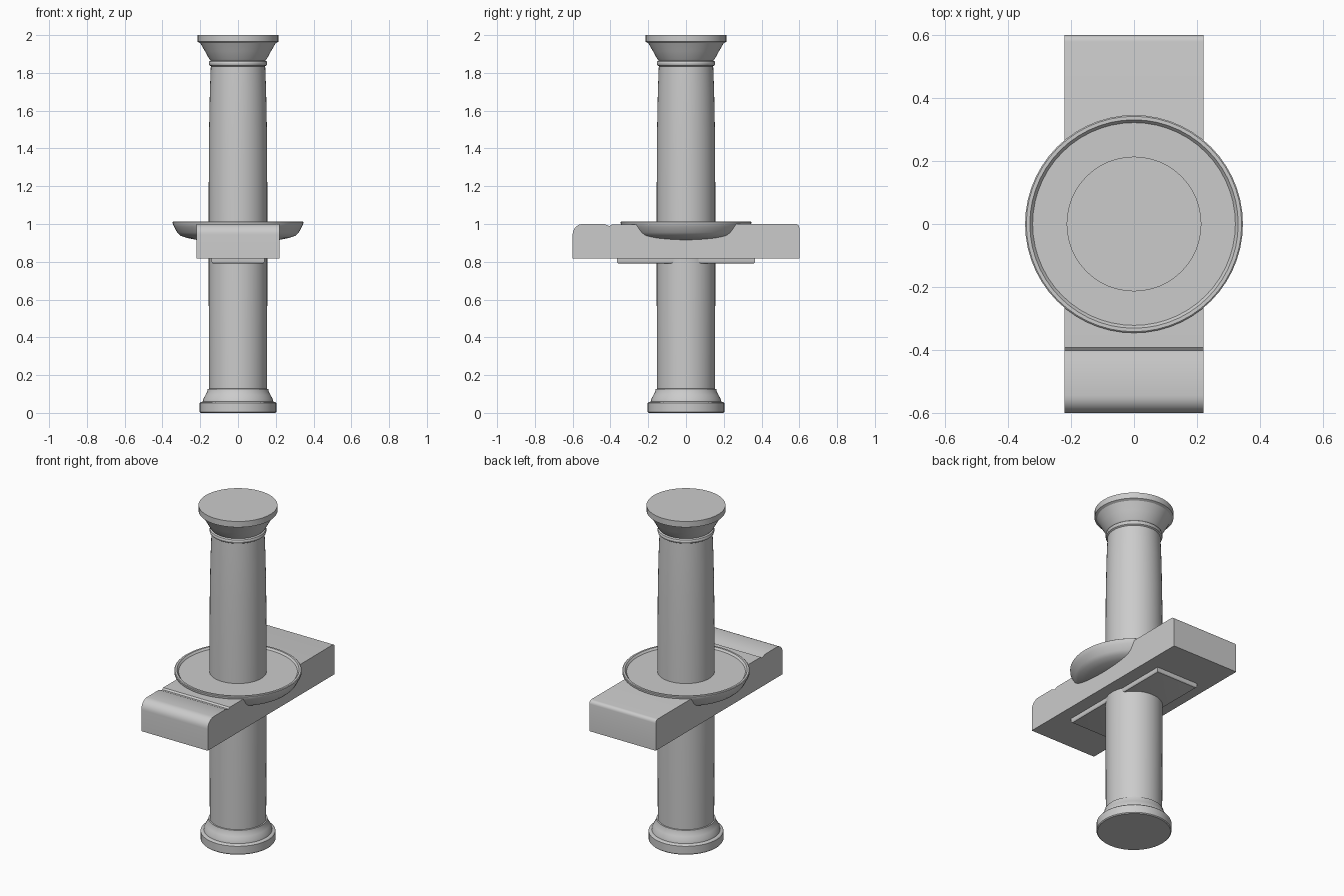
import bpy, bmesh, math

cube = bpy.data.objects.get("Cube")
if cube:
    bpy.data.objects.remove(cube, do_unlink=True)

stone = bpy.data.materials.new("light grey stone")
stone.use_nodes = True
colour = (0.6, 0.6, 0.6, 1)
stone.diffuse_color = colour
stone.node_tree.nodes["Principled BSDF"].inputs["Base Color"].default_value = colour


def finish(name, bm, angle=30):
    bmesh.ops.recalc_face_normals(bm, faces=bm.faces)
    mesh = bpy.data.meshes.new(name)
    bm.to_mesh(mesh)
    bm.free()
    mesh.materials.append(stone)
    ob = bpy.data.objects.new(name, mesh)
    bpy.context.collection.objects.link(ob)
    bpy.ops.object.select_all(action='DESELECT')
    ob.select_set(True)
    bpy.context.view_layer.objects.active = ob
    bpy.ops.object.shade_smooth_by_angle(angle=math.radians(angle))
    return ob


def lathe(name, profile, sides=48):
    """Turn (radius, height) points around z, closing both ends with flat caps."""
    bm = bmesh.new()
    rings = []
    for r, z in profile:
        rings.append([bm.verts.new((r * math.cos(math.tau * i / sides),
                                    r * math.sin(math.tau * i / sides), z))
                      for i in range(sides)])
    for a, b in zip(rings, rings[1:]):
        for i in range(sides):
            j = (i + 1) % sides
            bm.faces.new((a[i], a[j], b[j], b[i]))
    bm.faces.new(rings[0])
    bm.faces.new(rings[-1])
    return finish(name, bm)


def arc(cx, cz, r, start, end, steps):
    return [(cx + r * math.cos(math.radians(start + (end - start) * i / steps)),
             cz + r * math.sin(math.radians(start + (end - start) * i / steps)))
            for i in range(steps + 1)]


# Column: stepped base, gently tapering shaft, neck ring and flared capital
base = [(0.198, 0), (0.203, 0.005), (0.203, 0.052), (0.198, 0.057), (0.186, 0.06),
        (0.183, 0.075), (0.172, 0.095), (0.163, 0.112), (0.160, 0.127)]
shaft = [(0.153, 0.128), (0.155, 0.6), (0.155, 1.2), (0.153, 1.5),
         (0.149, 1.7), (0.144, 1.835)]
neck = [(0.152, 1.84), (0.155, 1.85), (0.152, 1.86), (0.145, 1.865)]
capital = [(0.152, 1.873), (0.175, 1.915), (0.200, 1.958), (0.214, 1.965), (0.214, 2.0)]
lathe("column", base + shaft + neck + capital)

# Shallow round dish with a raised rim
lathe("dish", [(0.20, 0.915), (0.22, 0.916), (0.27, 0.926), (0.305, 0.938), (0.322, 0.955),
               (0.338, 0.985), (0.346, 1.003), (0.346, 1.011), (0.342, 1.014),
               (0.331, 1.014), (0.322, 1.003)], 56)

# Slab: side profile in (y, z), rounded front, shallow groove, eased back edge
outline = [(-0.6, 0.817)] + arc(-0.545, 0.945, 0.055, 180, 90, 8)
outline += [(-0.432, 1.0), (-0.408, 0.99), (-0.402, 0.99), (-0.392, 0.998)]
outline += arc(0.58, 0.98, 0.02, 90, 0, 4) + [(0.6, 0.817)]
bm = bmesh.new()
side = bm.faces.new([bm.verts.new((-0.22, y, z)) for y, z in outline])
ext = bmesh.ops.extrude_face_region(bm, geom=[side])
bmesh.ops.translate(bm, vec=(0.44, 0, 0),
                    verts=[v for v in ext["geom"] if isinstance(v, bmesh.types.BMVert)])
finish("slab", bm)

# Thin plate under the slab, lower edges eased
bm = bmesh.new()
bmesh.ops.create_cube(bm, size=1)
for v in bm.verts:
    v.co = (v.co.x * 0.28, v.co.y * 0.732, 0.807 + v.co.z * 0.034)
low = [e for e in bm.edges if all(v.co.z < 0.8 for v in e.verts)]
bmesh.ops.bevel(bm, geom=low, offset=0.012, segments=3, profile=0.5, affect='EDGES')
finish("under_plate", bm)
